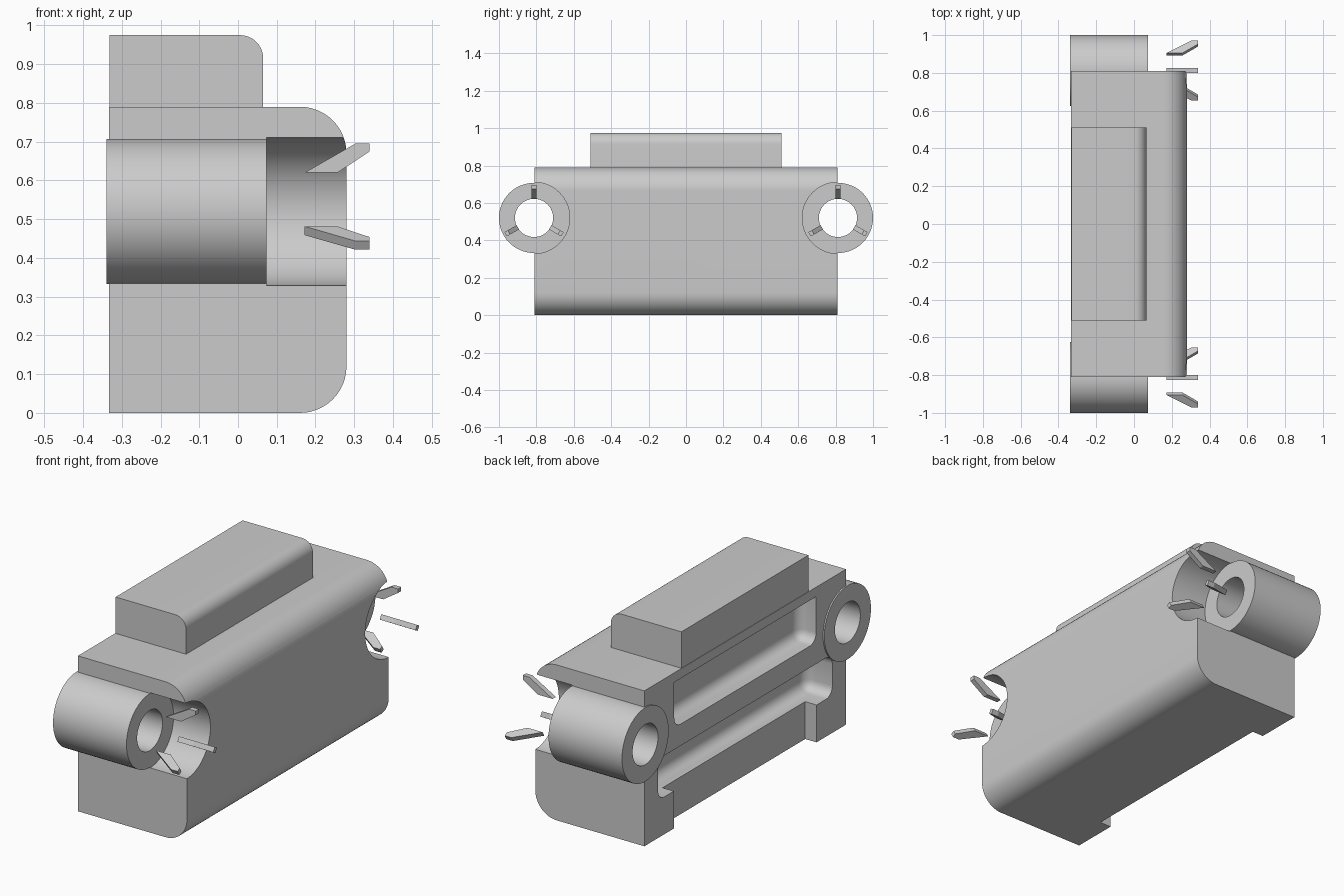
import bpy, bmesh, math
from mathutils import Matrix, Vector

if "Cube" in bpy.data.objects:
    bpy.data.objects.remove(bpy.data.objects["Cube"], do_unlink=True)

grey = bpy.data.materials.new("light_grey")
grey.use_nodes = True
COLOUR = (0.6, 0.6, 0.6, 1)
grey.diffuse_color = COLOUR
grey.node_tree.nodes["Principled BSDF"].inputs["Base Color"].default_value = COLOUR

BACK, FACE = -0.333, 0.28        # mounting face and outer face
BORE_Y, BORE_Z = 0.8125, 0.52    # screw axis
BOSS_R, HOLE_R, BOSS_END = 0.1875, 0.102, 0.073


def finish(name, bm):
    bmesh.ops.recalc_face_normals(bm, faces=bm.faces)
    mesh = bpy.data.meshes.new(name)
    bm.to_mesh(mesh)
    bm.free()
    mesh.materials.append(grey)
    obj = bpy.data.objects.new(name, mesh)
    bpy.context.collection.objects.link(obj)
    return obj


def box(name, xs, ys, zs, radius=0, segments=10, rounded=lambda a, b: True):
    """Box between limits, with the edges chosen by a rule rounded off."""
    bm = bmesh.new()
    bmesh.ops.create_cube(bm, size=1)
    for v in bm.verts:
        v.co = Vector([lim[c > 0] for lim, c in zip((xs, ys, zs), v.co)])
    if radius:
        edges = [e for e in bm.edges if rounded(e.verts[0].co, e.verts[1].co)]
        bmesh.ops.bevel(bm, geom=edges, offset=radius, segments=segments,
                        profile=0.5, affect='EDGES')
    return finish(name, bm)


def rod(name, x0, x1, y, radius):
    """Cylinder lying along x at screw height."""
    bm = bmesh.new()
    place = Matrix.Translation(((x0 + x1) / 2, y, BORE_Z)) @ Matrix.Rotation(math.pi / 2, 4, 'Y')
    bmesh.ops.create_cone(bm, cap_ends=True, segments=64, radius1=radius,
                          radius2=radius, depth=x1 - x0, matrix=place)
    return finish(name, bm)


def cut(target, cutter):
    cutter.hide_render = True
    mod = target.modifiers.new("cut", 'BOOLEAN')
    mod.operation, mod.solver, mod.object = 'DIFFERENCE', 'EXACT', cutter
    bpy.context.view_layer.objects.active = target
    bpy.ops.object.modifier_apply(modifier=mod.name)
    bpy.data.objects.remove(cutter, do_unlink=True)


def smooth(obj):
    bpy.ops.object.select_all(action='DESELECT')
    obj.select_set(True)
    bpy.context.view_layer.objects.active = obj
    bpy.ops.object.shade_smooth_by_angle(angle=math.radians(30))


# Main body with its two long outer edges rounded
body = box("body", (BACK, FACE), (-0.81, 0.81), (0, 0.79), 0.12, 12,
           lambda a, b: a.x > 0 and b.x > 0 and a.z == b.z)

# Recesses in the mounting face
cut(body, box("upper_pocket", (-0.5, BACK + 0.1), (-0.57, 0.57), (0.51, 0.742), 0.05, 6,
              lambda a, b: not (a.z > 0.7 and b.z > 0.7)))
cut(body, box("lower_pocket", (-0.5, BACK + 0.15), (-0.7, 0.7), (0.19, 0.4), 0.05, 6))
cut(body, box("foot_gap", (-0.5, BACK + 0.064), (-0.573, 0.573), (-0.1, 0.25)))

# Screw seats at both ends
for side in (-1, 1):
    cut(body, rod("seat_cutter", BOSS_END, 0.5, side * BORE_Y, 0.191))
    cut(body, rod("bore_cutter", -0.5, 0.2, side * BORE_Y, 0.15))
smooth(body)

# Raised block on top
smooth(box("top_block", (-0.331, 0.065), (-0.51, 0.51), (0.77, 0.975), 0.06, 10,
           lambda a, b: min(a.x, b.x) > 0 and min(a.z, b.z) > 0.9))


def boss(name, y):
    """Hollow screw tube, made by turning a rectangle about its axis."""
    bm = bmesh.new()
    ring = [(-0.34, HOLE_R), (BOSS_END, HOLE_R), (BOSS_END, BOSS_R), (-0.34, BOSS_R)]
    verts = [bm.verts.new((x, y, BORE_Z + r)) for x, r in ring]
    edges = [bm.edges.new((verts[i], verts[i - 1])) for i in range(4)]
    bmesh.ops.spin(bm, geom=verts + edges, cent=(0, y, BORE_Z), axis=(1, 0, 0),
                   angle=math.tau, steps=64)
    bmesh.ops.remove_doubles(bm, verts=bm.verts, dist=0.0005)
    smooth(finish(name, bm))


def prong(name, y, angle):
    """Slanted guide rib, drawn in x and radius, then turned round the axis."""
    bm = bmesh.new()
    outline = [(0.172, 0.1), (0.257, 0.1), (0.34, 0.155), (0.34, 0.175), (0.303, 0.175)]
    face = bm.faces.new([bm.verts.new((x, -0.013, r)) for x, r in outline])
    grown = bmesh.ops.extrude_face_region(bm, geom=[face])["geom"]
    bmesh.ops.translate(bm, vec=(0, 0.026, 0),
                        verts=[g for g in grown if isinstance(g, bmesh.types.BMVert)])
    bm.transform(Matrix.Translation((0, y, BORE_Z)) @ Matrix.Rotation(angle, 4, 'X'))
    finish(name, bm)


for label, side in (("front", -1), ("back", 1)):
    boss(label + "_screw_boss", side * BORE_Y)
    for i in range(3):
        prong(f"{label}_prong_{i + 1}", side * BORE_Y, i * math.tau / 3)
